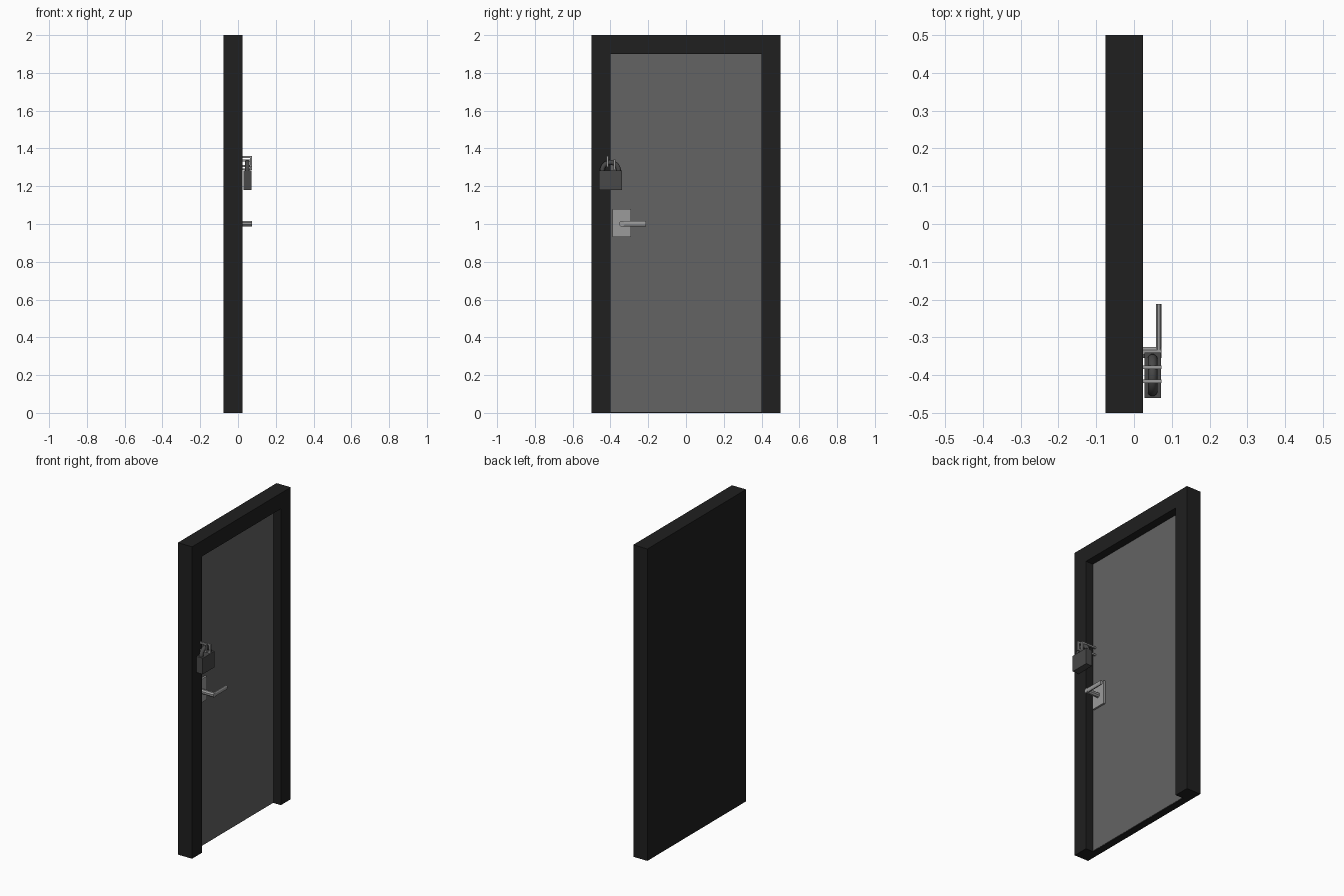
import bpy, bmesh, math
from mathutils import Vector

if "Cube" in bpy.data.objects:
    bpy.data.objects.remove(bpy.data.objects["Cube"])


def material(name, v):
    m = bpy.data.materials.new(name)
    m.diffuse_color = (v, v, v, 1)
    m.use_nodes = True
    m.node_tree.nodes["Principled BSDF"].inputs["Base Color"].default_value = m.diffuse_color
    return m


DARK = material("dark_paint", 0.014)
DOOR = material("door_grey", 0.125)
METAL = material("light_metal", 0.33)
LOCK = material("dark_metal", 0.065)


def finish(name, bm, mat):
    bmesh.ops.recalc_face_normals(bm, faces=bm.faces)
    me = bpy.data.meshes.new(name)
    bm.to_mesh(me)
    bm.free()
    ob = bpy.data.objects.new(name, me)
    bpy.context.collection.objects.link(ob)
    me.materials.append(mat)
    return ob


def prism(name, pts, direction, mat):
    """Extrude a planar outline along a vector."""
    bm = bmesh.new()
    face = bm.faces.new([bm.verts.new(p) for p in pts])
    new = bmesh.ops.extrude_face_region(bm, geom=[face])["geom"]
    bmesh.ops.translate(bm, vec=Vector(direction),
                        verts=[v for v in new if isinstance(v, bmesh.types.BMVert)])
    return finish(name, bm, mat)


def box(name, x, y, z, mat):
    pts = [(x[0], y[0], z[0]), (x[0], y[1], z[0]), (x[0], y[1], z[1]), (x[0], y[0], z[1])]
    return prism(name, pts, (x[1] - x[0], 0, 0), mat)


def ring(n, r):
    return [(r * math.cos(math.tau * (i + 0.5) / n), r * math.sin(math.tau * (i + 0.5) / n))
            for i in range(n)]


def tube(name, path, side, n, r, mat):
    """Sweep a round section along a planar path; side is the plane normal."""
    bm = bmesh.new()
    path, side, loops = [Vector(p) for p in path], Vector(side), []
    for i, p in enumerate(path):
        t = (path[min(i + 1, len(path) - 1)] - path[max(i - 1, 0)]).normalized()
        up = t.cross(side)
        loops.append([bm.verts.new(p + side * a + up * b) for a, b in ring(n, r)])
    for a, b in zip(loops, loops[1:]):
        for i in range(n):
            bm.faces.new((a[i], a[(i + 1) % n], b[(i + 1) % n], b[i]))
    bm.faces.new(loops[0])
    bm.faces.new(loops[-1])
    return finish(name, bm, mat)


BACK, RECESS, FRONT, OUT = -0.076, -0.029, 0.024, 0.073

# Frame: solid back with jambs and lintel standing proud of the door
box("frame_back", (BACK, RECESS - 0.002), (-0.5, 0.5), (0, 2), DARK)
outline = [(-0.5, 0), (-0.4, 0), (-0.4, 1.9), (0.4, 1.9), (0.4, 0), (0.5, 0), (0.5, 2), (-0.5, 2)]
prism("frame", [(RECESS - 0.002, y, z) for y, z in outline], (FRONT - RECESS + 0.002, 0, 0), DARK)

# Door leaf
box("door", (RECESS - 0.002, RECESS), (-0.4, 0.4), (0.004, 1.9), DOOR)

# Handle: plate, stem and lever
box("handle_plate", (RECESS, RECESS + 0.012), (-0.39, -0.29), (0.93, 1.08), METAL)
stem = [(RECESS, -0.34 + a, 1.002 + b) for a, b in ring(8, 0.0155)]
prism("handle_stem", stem, (OUT - RECESS, 0, 0), METAL)
lever = [(0.0655 + a * 0.52, -0.34, 1.002 + b) for a, b in ring(8, 0.0155)]
prism("handle_lever", lever, (0, 0.128, 0), METAL)

# Padlock body and shackle
box("padlock_body", (0.028, 0.072), (-0.46, -0.34), (1.18, 1.283), LOCK)
arc = [(0.049, -0.4 - 0.043 * math.cos(math.pi * i / 16), 1.283 + 0.043 * math.sin(math.pi * i / 16))
       for i in range(17)]
path = [(0.049, -0.443, 1.27)] + arc + [(0.049, -0.357, 1.27)]
shackle = tube("padlock_shackle", path, (1, 0, 0), 12, 0.013, LOCK)
bpy.context.view_layer.objects.active = shackle
shackle.select_set(True)
bpy.ops.object.shade_smooth_by_angle(angle=math.radians(40))


# Staples: one fixed to the frame, one to the door
def staple(name, y, x0, top, bottom, t=0.01):
    pts = [(x0, top), (OUT, top), (OUT, bottom), (x0, bottom), (x0, bottom + t),
           (OUT - t, bottom + t), (OUT - t, top - t), (x0, top - t)]
    prism(name, [(x, y - t / 2, z) for x, z in pts], (0, t, 0), METAL)


staple("frame_staple", -0.416, FRONT, 1.36, 1.302)
staple("door_staple", -0.379, RECESS, 1.342, 1.285)
